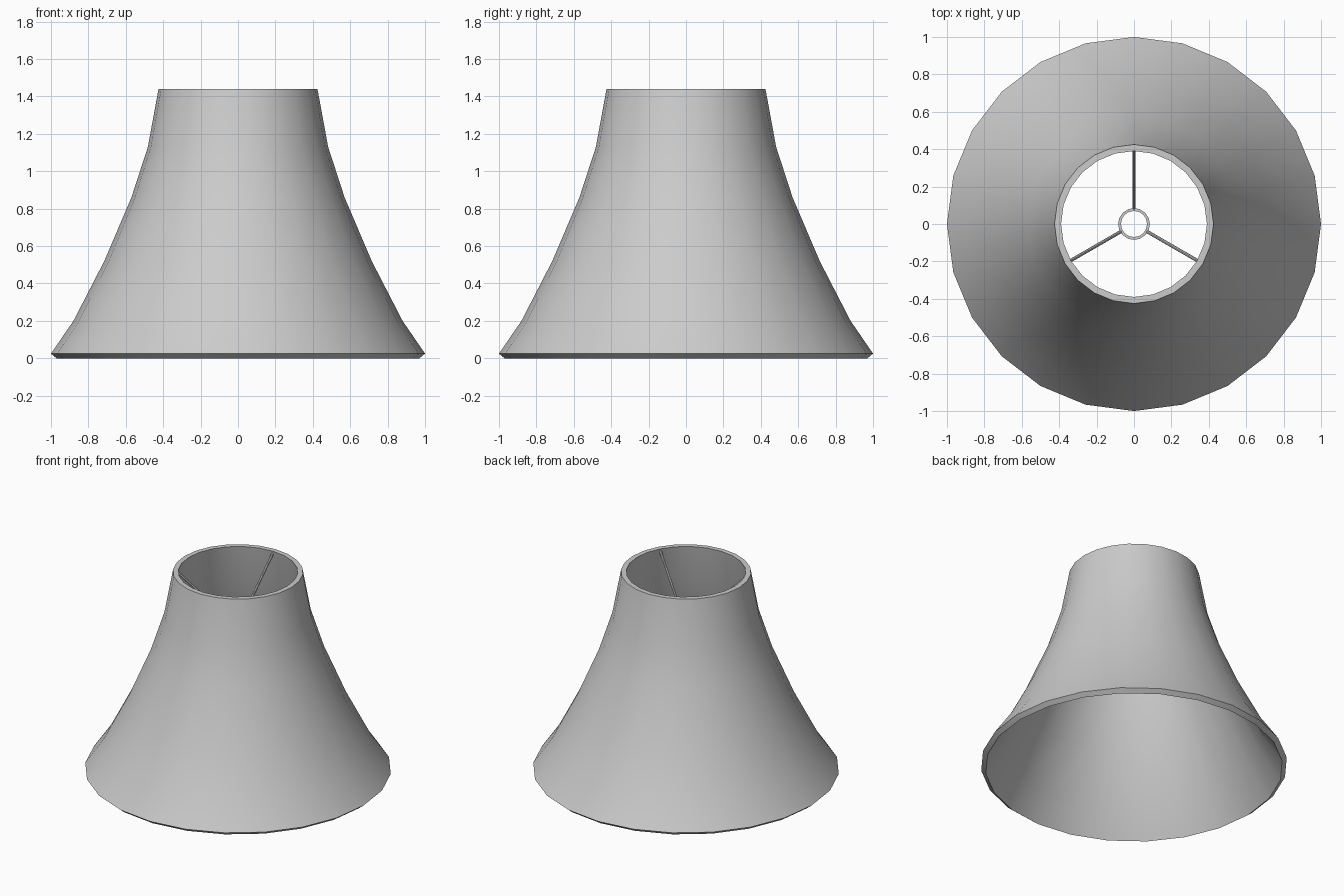
import bpy, bmesh, math
from mathutils import Vector

cube = bpy.data.objects.get("Cube")
if cube:
    bpy.data.objects.remove(cube)

grey = bpy.data.materials.new("light grey")
grey.use_nodes = True
grey.diffuse_color = (0.6, 0.6, 0.6, 1)
grey.node_tree.nodes["Principled BSDF"].inputs["Base Color"].default_value = (0.6, 0.6, 0.6, 1)


def lathe(name, profile, sides):
    """Revolve a closed (radius, height) profile about z."""
    bm = bmesh.new()
    rings = []
    for i in range(sides):
        a = math.tau * i / sides
        rings.append([bm.verts.new((r * math.cos(a), r * math.sin(a), z)) for r, z in profile])
    n = len(profile)
    for i in range(sides):
        here, there = rings[i], rings[(i + 1) % sides]
        for j in range(n):
            k = (j + 1) % n
            bm.faces.new((here[j], there[j], there[k], here[k]))
    bmesh.ops.recalc_face_normals(bm, faces=bm.faces)
    mesh = bpy.data.meshes.new(name)
    bm.to_mesh(mesh)
    bm.free()
    mesh.materials.append(grey)
    obj = bpy.data.objects.new(name, mesh)
    bpy.context.collection.objects.link(obj)
    return obj


def smooth(obj):
    bpy.ops.object.select_all(action='DESELECT')
    obj.select_set(True)
    bpy.context.view_layer.objects.active = obj
    bpy.ops.object.shade_smooth_by_angle(angle=math.radians(30))


# Flared shade: outer wall upward, then inner wall downward
outer = [(1.0, 0.025), (0.88, 0.20), (0.715, 0.52), (0.57, 0.86), (0.482, 1.13), (0.425, 1.44)]
inner = [(0.39, 1.44), (0.447, 1.12), (0.537, 0.845), (0.683, 0.505), (0.85, 0.18), (0.97, 0.0)]
smooth(lathe("shade", outer + inner, 24))

# Small fitting ring held below the top opening
RING_Z = 1.12
smooth(lathe("fitting_ring", [(0.085, RING_Z - 0.01), (0.085, RING_Z + 0.01),
                              (0.07, RING_Z + 0.01), (0.07, RING_Z - 0.01)], 16))

# Three spokes sloping from the top rim down to the ring
for i in range(3):
    a = math.radians(90 + 120 * i)
    out = Vector((math.cos(a), math.sin(a), 0))
    start = out * 0.08 + Vector((0, 0, RING_Z))
    end = out * 0.395 + Vector((0, 0, 1.42))
    axis = end - start
    bpy.ops.mesh.primitive_cylinder_add(vertices=8, radius=0.009, depth=axis.length,
                                        location=(start + end) / 2,
                                        rotation=axis.to_track_quat('Z', 'Y').to_euler())
    spoke = bpy.context.object
    spoke.name = f"spoke_{i + 1}"
    spoke.data.materials.append(grey)
    smooth(spoke)
